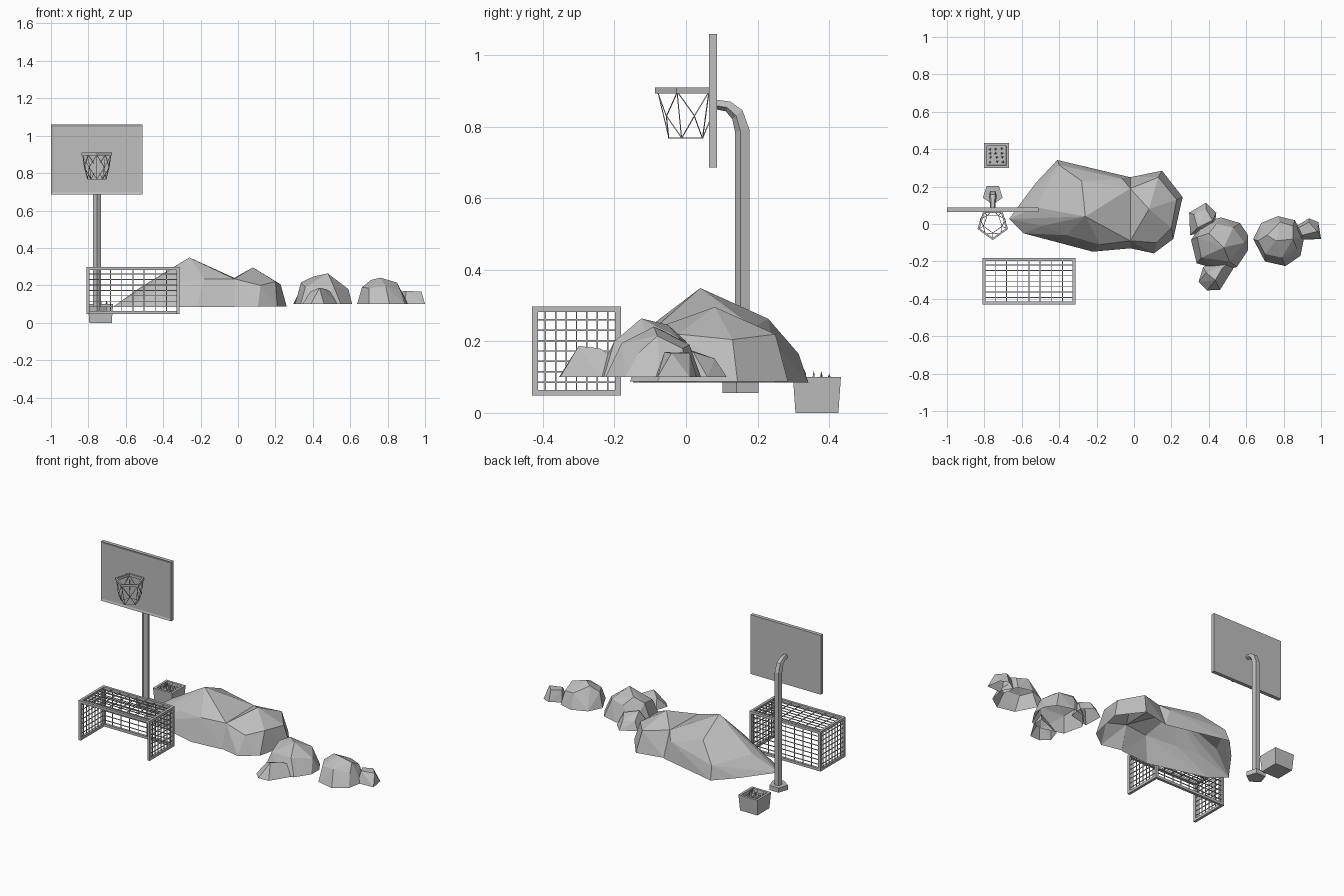
import bpy, bmesh, math, random
from mathutils import Vector, Matrix

if "Cube" in bpy.data.objects:
    bpy.data.objects.remove(bpy.data.objects["Cube"])

random.seed(4)
grey = bpy.data.materials.new("light_grey")
grey.diffuse_color = (0.52, 0.52, 0.52, 1)
grey.use_nodes = True
grey.node_tree.nodes["Principled BSDF"].inputs["Base Color"].default_value = grey.diffuse_color


def finish(name, bm):
    me = bpy.data.meshes.new(name)
    bm.to_mesh(me)
    bm.free()
    me.materials.append(grey)
    ob = bpy.data.objects.new(name, me)
    bpy.context.collection.objects.link(ob)
    return ob


def box(bm, lo, hi):
    lo, hi = Vector(lo), Vector(hi)
    m = Matrix.Translation((lo + hi) / 2) @ Matrix.Diagonal((*(hi - lo), 1))
    return bmesh.ops.create_cube(bm, size=1, matrix=m)["verts"]


def bar(bm, a, b, t):
    """Square axis-aligned bar between two centre points."""
    h = Vector((t / 2,) * 3)
    a, b = Vector(a), Vector(b)
    box(bm, a - h, b + h)


def strand(bm, a, b, r):
    """Thin three-sided string between two points."""
    d = b - a
    m = Matrix.Translation((a + b) / 2) @ d.to_track_quat('Z', 'Y').to_matrix().to_4x4()
    bmesh.ops.create_cone(bm, cap_ends=True, segments=3, radius1=r, radius2=r,
                          depth=d.length, matrix=m)


def loft(bm, rings, cap=True, closed=False):
    vs = [[bm.verts.new(p) for p in ring] for ring in rings]
    n = len(vs[0])
    pairs = list(zip(vs, vs[1:])) + ([(vs[-1], vs[0])] if closed else [])
    for a, b in pairs:
        for i in range(n):
            bm.faces.new((a[i], a[(i + 1) % n], b[(i + 1) % n], b[i]))
    if cap and not closed:
        bm.faces.new(vs[0][::-1])
        bm.faces.new(vs[-1])
    bmesh.ops.recalc_face_normals(bm, faces=bm.faces[:])


def penta(cx, cy, z, r, turn=0.0):
    """Pentagon ring with a corner towards the front."""
    return [Vector((cx + r * math.cos(-math.pi / 2 + turn + k * math.tau / 5),
                    cy + r * math.sin(-math.pi / 2 + turn + k * math.tau / 5), z))
            for k in range(5)]


def rock(name, base, z, upper, open_x=0):
    """Faceted boulder shell: hull of a ground outline and upper points, open below."""
    bm = bmesh.new()
    for x, y in base:
        bm.verts.new((x, y, z))
    for p in upper:
        bm.verts.new(p)
    bmesh.ops.convex_hull(bm, input=bm.verts[:])
    bmesh.ops.recalc_face_normals(bm, faces=bm.faces[:])
    bm.normal_update()
    gone = [f for f in bm.faces if f.normal.z < -0.95 or f.normal.x * open_x > 0.97]
    bmesh.ops.delete(bm, geom=gone, context='FACES')
    bmesh.ops.delete(bm, geom=[v for v in bm.verts if not v.link_faces], context='VERTS')
    return finish(name, bm)


# Rocks: long double-peaked boulder
rock("large_rock_peak",
     [(-.668, .027), (-.59, -.05), (-.49, -.07), (-.22, -.148), (-.02, -.13),
      (-.02, .25), (-.41, .342), (-.525, .22)], .085,
     [(-.26, .04, .349), (-.525, .09, .187), (-.49, -.01, .18), (-.36, -.06, .21),
      (-.18, -.11, .235), (-.02, -.09, .235), (-.02, .19, .24), (-.28, .23, .263),
      (-.4, .315, .165), (-.06, .24, .2)], 1)
rock("large_rock_shoulder",
     [(-.02, -.13), (.107, -.157), (.21, -.08), (.26, .144), (.15, .285), (-.02, .25)], .088,
     [(-.02, -.09, .235), (.12, -.1, .2), (.2, -.02, .22), (.228, .13, .205),
      (.13, .25, .22), (-.02, .19, .24), (.08, .08, .296)], -1)
# Middle rock cluster
rock("middle_rock",
     [(.305, -.085), (.37, .01), (.465, .035), (.567, .005), (.61, -.06), (.61, -.14),
      (.55, -.23), (.47, -.25), (.335, -.21)], .1,
     [(.337, -.07, .215), (.4, -.05, .246), (.48, -.125, .264), (.53, -.02, .21),
      (.59, -.1, .18), (.51, -.2, .2), (.36, -.18, .19), (.44, .0, .2)])
rock("middle_rock_front_chip",
     [(.345, -.31), (.39, -.355), (.46, -.352), (.53, -.24), (.53, -.17), (.37, -.23)], .1,
     [(.385, -.26, .165), (.435, -.3, .187), (.47, -.24, .18), (.5, -.21, .16)])
rock("middle_rock_back_chip",
     [(.3, -.06), (.295, .06), (.385, .114), (.44, .06), (.43, -.03)], .1,
     [(.32, .05, .15), (.34, -.02, .187), (.385, .08, .152), (.42, .02, .17)])
# Small rock cluster
rock("small_rock",
     [(.637, -.08), (.68, .005), (.77, .042), (.86, .02), (.91, -.07), (.89, -.17),
      (.81, -.225), (.7, -.2)], .1,
     [(.663, -.09, .19), (.71, -.06, .228), (.76, -.09, .241), (.85, -.08, .215),
      (.78, .01, .19), (.87, -.13, .17), (.79, -.18, .195), (.7, -.16, .185), (.85, -.01, .18)])
rock("small_rock_chip",
     [(.87, -.05), (.87, -.01), (.935, .03), (.985, .01), (1.0, -.08), (.89, -.085)], .1,
     [(.88, -.02, .17), (.935, .01, .168), (.98, -.04, .167), (.9, -.06, .17)])

# Basketball backboard with a shallow framed front
HX = -.755
bm = bmesh.new()
box(bm, (-1.0, .064, .686), (-.51, .087, 1.059))
bm.normal_update()
front = [f for f in bm.faces if f.normal.y < -.9]
bmesh.ops.inset_region(bm, faces=front, thickness=.018, depth=0)
bmesh.ops.translate(bm, verts=front[0].verts[:], vec=(0, .004, 0))
finish("backboard", bm)

# Bent five-sided pole, turned to follow its path
path = [(.159, .07, .0225), (.159, .79, .0225), (.145, .835, .021),
        (.118, .858, .0165), (.075, .865, .0145)]
tilt = [0, 12, 42, 65, 85]
rings = []
for (y, z, r), a in zip(path, tilt):
    rot = Matrix.Rotation(math.radians(a), 3, 'X')
    rings.append([rot @ p + Vector((HX, y, z)) for p in penta(0, 0, 0, r)])
bm = bmesh.new()
loft(bm, rings)
finish("hoop_pole", bm)
bm = bmesh.new()
loft(bm, [penta(HX, .158, .056, .0555), penta(HX, .158, .085, .0555)])
finish("pole_base", bm)

# Five-sided rim
bm = bmesh.new()
loft(bm, [penta(HX, 0, z, r) for z, r in
          ((.893, .086), (.909, .086), (.909, .074), (.893, .074))], closed=True)
finish("hoop_rim", bm)

# Hoop net: crossing strings between shrinking rings
levels = [penta(HX, 0, .897, .079), penta(HX, .002, .83, .07, math.pi / 5),
          penta(HX, .004, .768, .052)]
bm = bmesh.new()
for j in range(2):
    for k in range(5):
        a, b = levels[j], levels[j + 1]
        other = (k - 1) % 5 if j == 0 else (k + 1) % 5
        strand(bm, a[k], b[k], .0018)
        strand(bm, a[k], b[other], .0018)
for k in range(5):
    strand(bm, levels[2][k], levels[2][(k + 1) % 5], .0018)
    strand(bm, levels[0][k], levels[2][k], .0018)
finish("hoop_net", bm)

# Football goal frame, open to the front
T = .016
x0, x1, y0, y1, z0, z1 = -.802, -.322, -.422, -.19, .056, .29
bm = bmesh.new()
for x in (x0, x1):
    for y in (y0, y1):
        bar(bm, (x, y, z0), (x, y, z1), T)
    for z in (z0, z1):
        bar(bm, (x, y0, z), (x, y1, z), T)
for y, z in ((y0, z1), (y1, z1), (y1, z0)):
    bar(bm, (x0, y, z), (x1, y, z), T)
finish("goal_frame", bm)

# Goal net on back, top and both sides
bm = bmesh.new()
N, W = 8, .004
for i in range(1, N):
    t = i / N
    x, y, z = x0 + (x1 - x0) * t, y0 + (y1 - y0) * t, z0 + (z1 - z0) * t
    bar(bm, (x, y1, z0), (x, y1, z1), W)
    bar(bm, (x0, y1, z), (x1, y1, z), W)
    bar(bm, (x, y0, z1), (x, y1, z1), W)
    bar(bm, (x0, y, z1), (x1, y, z1), W)
    for sx in (x0, x1):
        bar(bm, (sx, y, z0), (sx, y, z1), W)
        bar(bm, (sx, y0, z), (sx, y1, z), W)
finish("goal_net", bm)

# Tapered planter box with recessed soil
PX, PY = -.735, .366


def square(h, z):
    return [Vector((PX + sx * h, PY + sy * h, z)) for sx, sy in ((-1, -1), (1, -1), (1, 1), (-1, 1))]


bm = bmesh.new()
loft(bm, [square(.06, 0), square(.067, .1), square(.052, .1), square(.05, .08)])
finish("planter_box", bm)

# Grass spikes in the planter
bm = bmesh.new()
for i in range(3):
    for j in range(4):
        h = random.uniform(.022, .042)
        m = (Matrix.Translation((PX + (i - 1) * .03 + random.uniform(-.006, .006),
                                 PY + (j - 1.5) * .023 + random.uniform(-.004, .004), .079 + h / 2))
             @ Matrix.Rotation(random.uniform(0, 6), 4, 'Z'))
        bmesh.ops.create_cone(bm, cap_ends=True, segments=3, radius1=.008, radius2=0, depth=h, matrix=m)
finish("planter_grass", bm)
